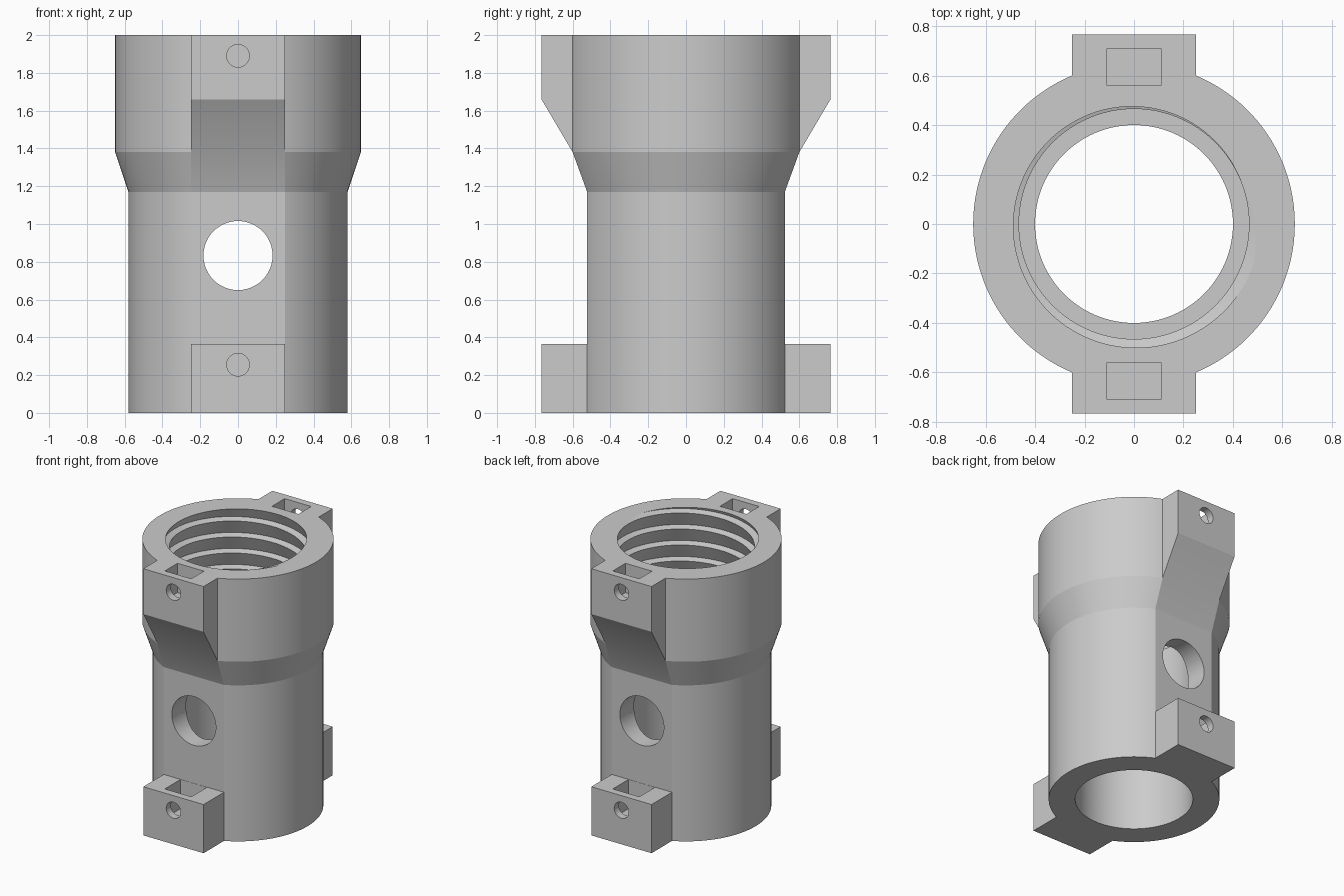
import bpy, bmesh, math

cube = bpy.data.objects.get("Cube")
if cube:
    bpy.data.objects.remove(cube, do_unlink=True)

grey = bpy.data.materials.new("plain_grey")
grey.use_nodes = True
COLOUR = (0.6, 0.6, 0.6, 1)
grey.diffuse_color = COLOUR
grey.node_tree.nodes["Principled BSDF"].inputs["Base Color"].default_value = COLOUR


def finish(bm, name):
    bmesh.ops.recalc_face_normals(bm, faces=bm.faces)
    mesh = bpy.data.meshes.new(name)
    bm.to_mesh(mesh)
    bm.free()
    mesh.materials.append(grey)
    ob = bpy.data.objects.new(name, mesh)
    bpy.context.collection.objects.link(ob)
    return ob


def loft(name, rings):
    """Closed solid through rings of equal length."""
    bm = bmesh.new()
    rows = [[bm.verts.new(p) for p in ring] for ring in rings]
    n = len(rows[0])
    for a, b in zip(rows, rows[1:]):
        for i in range(n):
            j = (i + 1) % n
            bm.faces.new((a[i], a[j], b[j], b[i]))
    bm.faces.new(rows[0][::-1])
    bm.faces.new(rows[-1])
    return finish(bm, name)


def prism(name, profile, half_width):
    """Side profile (y, z) extruded across x."""
    return loft(name, [[(x, y, z) for y, z in profile]
                       for x in (-half_width, half_width)])


def box(name, half_width, y0, y1, z0, z1):
    return prism(name, [(y0, z0), (y1, z0), (y1, z1), (y0, z1)], half_width)


def circle(r, n=96):
    return [(r * math.cos(math.tau * i / n), r * math.sin(math.tau * i / n))
            for i in range(n)]


def cross_hole(name, r, y0, y1, z):
    return loft(name, [[(a, y, z + b) for a, b in circle(r, 48)] for y in (y0, y1)])


def apply(target, tool, operation):
    mod = target.modifiers.new(tool.name, "BOOLEAN")
    mod.operation = operation
    mod.solver = "EXACT"
    mod.object = tool
    bpy.context.view_layer.objects.active = target
    bpy.ops.object.modifier_apply(modifier=mod.name)
    bpy.data.objects.remove(tool, do_unlink=True)


FLAT = 0.25     # half width of the front and back flats
STEP = 1.38     # ledge where the threaded socket starts


def flatted_ring(r, z, n=64):
    """Circle with its front and back replaced by a chord."""
    lim = math.acos(FLAT / r)
    pts = []
    for base in (0, math.pi):
        for i in range(n + 1):
            t = base - lim + 2 * lim * i / n
            pts.append((r * math.cos(t), r * math.sin(t), z))
    return pts


def thread_cutter(crest=0.465, root=0.51, pitch=0.12, n=96, turns=10):
    """Helical saw-tooth core, trimmed flat at both ends."""
    bm = bmesh.new()
    start = 2 - pitch * (7 + 20 / 360)
    inner, outer = [], []
    for i in range(n * turns + 1):
        t = math.tau * i / n
        z = start + pitch * i / n
        for r, dz, row in ((crest, 0, inner), (root, 0.11 * pitch, outer)):
            row.append(bm.verts.new((r * math.cos(t), r * math.sin(t), z + dz)))
    for i in range(n * turns):
        bm.faces.new((inner[i], inner[i + 1], outer[i + 1], outer[i]))
        if i + n + 1 < len(inner):
            bm.faces.new((outer[i], outer[i + 1], inner[i + n + 1], inner[i + n]))
    for z, direction in ((STEP, -1), (2.05, 1)):
        cut = bmesh.ops.bisect_plane(
            bm, geom=bm.verts[:] + bm.edges[:] + bm.faces[:], plane_co=(0, 0, z),
            plane_no=(0, 0, direction), clear_outer=True)
        rim = [e for e in cut["geom_cut"] if isinstance(e, bmesh.types.BMEdge)]
        bmesh.ops.contextual_create(bm, geom=rim)
    return finish(bm, "thread_cutter")


# Outer shell with its flare
body = loft("threaded_housing", [flatted_ring(r, z) for r, z in
                                 ((0.58, 0), (0.58, 1.17), (0.65, STEP), (0.65, 2))])

# Mounting lugs at top and bottom, front and back
for s in (-1, 1):
    upper = [(0.55, STEP), (0.6, STEP), (0.765, 1.66), (0.765, 2), (0.55, 2)]
    apply(body, prism("upper_lug", [(s * y, z) for y, z in upper], FLAT), "UNION")
    apply(body, box("lower_lug", FLAT, s * 0.48, s * 0.765, 0, 0.365), "UNION")

# Bore, threaded socket and cross hole
apply(body, loft("bore", [[(x, y, z) for x, y in circle(0.4)] for z in (-0.1, 1.5)]),
      "DIFFERENCE")
apply(body, thread_cutter(), "DIFFERENCE")
apply(body, cross_hole("cross_hole", 0.183, -1, 1, 0.833), "DIFFERENCE")

# Nut pockets and screw holes in the lugs
for s in (-1, 1):
    for inner, floor, top, screw in ((0.56, 1.78, 2.1, 1.89), (0.525, 0.145, 0.45, 0.255)):
        apply(body, box("nut_pocket", 0.11, s * inner, s * 0.71, floor, top), "DIFFERENCE")
        apply(body, cross_hole("screw_hole", 0.06, s * 0.64, s * 0.9, screw), "DIFFERENCE")

# Smooth round walls, crisp edges
bpy.ops.object.select_all(action="DESELECT")
body.select_set(True)
bpy.context.view_layer.objects.active = body
bpy.ops.object.shade_smooth_by_angle(angle=math.radians(15))
